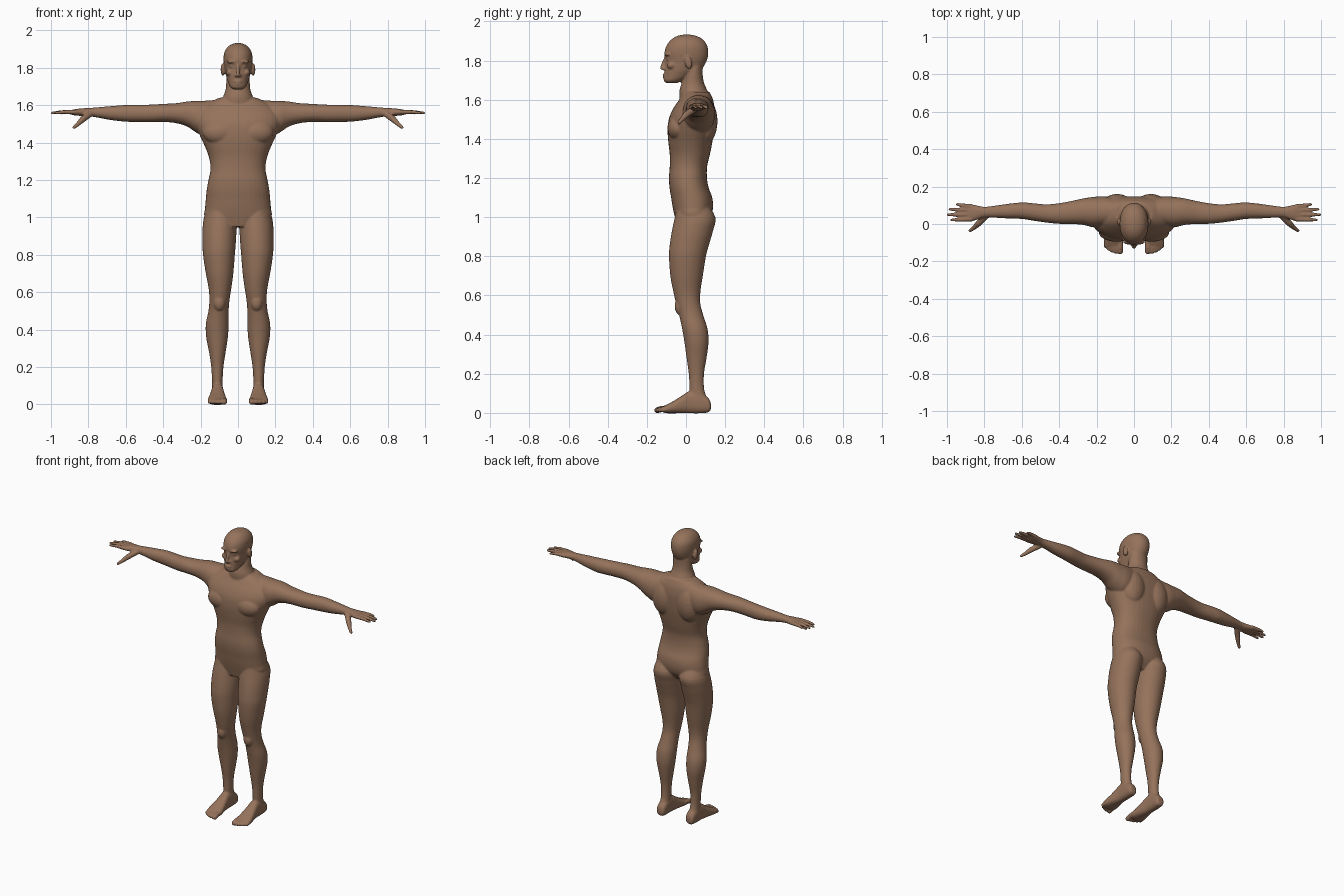
import bpy, bmesh
from math import sin, cos, pi
from mathutils import Vector, Matrix

bm = bmesh.new()
AX = {'x': 0, 'y': 1, 'z': 2}


def spline(rows, steps=4):
    """Catmull-Rom resampling of section rows."""
    out = []
    for i in range(len(rows) - 1):
        p0, p1, p2 = rows[max(i - 1, 0)], rows[i], rows[i + 1]
        p3 = rows[min(i + 2, len(rows) - 1)]
        for k in range(steps):
            t = k / steps
            out.append([0.5 * (2*b + (c - a)*t + (2*a - 5*b + 4*c - d)*t*t + (3*b - a - 3*c + d)*t**3)
                        for a, b, c, d in zip(p0, p1, p2, p3)])
    return out + [rows[-1]]


def loft(order, rows, side=1, power=2.0, n=36):
    """Rows: position on axis order[0], then min/max on order[1] and order[2]."""
    rings = []
    for t, a0, a1, b0, b1 in spline(rows):
        ring = []
        for k in range(n):
            c, s = cos(2*pi*k/n), sin(2*pi*k/n)
            c = abs(c)**(2/power) * (1 if c > 0 else -1)
            s = abs(s)**(2/power) * (1 if s > 0 else -1)
            v = [0, 0, 0]
            v[AX[order[0]]] = t
            v[AX[order[1]]] = (a0 + a1)/2 + c*(a1 - a0)/2
            v[AX[order[2]]] = (b0 + b1)/2 + s*(b1 - b0)/2
            v[0] *= side
            ring.append(bm.verts.new(v))
        rings.append(ring)
    for r, q in zip(rings, rings[1:]):
        for k in range(n):
            bm.faces.new((r[k], r[(k+1) % n], q[(k+1) % n], q[k]))
    bm.faces.new(rings[0])
    bm.faces.new(rings[-1])


def centred(rows):
    return [(z, -w, w, f, b) for z, w, f, b in rows]


def blob(c, r, side=1, rot=0):
    m = Matrix.Translation((c[0]*side, c[1], c[2])) @ Matrix.Rotation(rot, 4, 'X') @ Matrix.Diagonal((*r, 1))
    bmesh.ops.create_uvsphere(bm, u_segments=20, v_segments=14, radius=1, matrix=m)


def digit(points, radii, side):
    """Chain of tapered capsules."""
    pts = [Vector((p[0]*side, p[1], p[2])) for p in points]
    for p, r in zip(pts, radii):
        blob(p, (r, r, r))
    for p, q, r1, r2 in zip(pts, pts[1:], radii, radii[1:]):
        d = q - p
        m = Matrix.Translation((p + q)/2) @ d.to_track_quat('Z', 'Y').to_matrix().to_4x4()
        bmesh.ops.create_cone(bm, cap_ends=True, segments=16, radius1=r1, radius2=r2, depth=d.length, matrix=m)


# torso
loft('zxy', centred([
    (.95, .10, -.045, .085), (1.0, .176, -.057, .125), (1.05, .176, -.068, .138), (1.1, .172, -.076, .134),
    (1.15, .167, -.084, .116), (1.2, .158, -.087, .107), (1.26, .147, -.083, .108), (1.32, .155, -.083, .122),
    (1.38, .177, -.09, .134), (1.44, .205, -.094, .143), (1.5, .228, -.088, .147), (1.55, .225, -.068, .147),
    (1.6, .18, -.035, .138), (1.64, .10, -.01, .12)]), power=2.25)

# neck
loft('zxy', centred([(1.58, .10, -.03, .13), (1.64, .082, -.034, .112), (1.68, .067, -.024, .094),
                     (1.72, .063, -.012, .086), (1.77, .06, 0, .085)]))

# head
loft('zxy', centred([
    (1.685, .025, -.10, -.05), (1.698, .043, -.114, -.01), (1.73, .056, -.111, .04), (1.76, .065, -.109, .083),
    (1.80, .072, -.104, .106), (1.84, .077, -.110, .114), (1.88, .074, -.098, .107), (1.91, .057, -.072, .083),
    (1.926, .034, -.043, .052), (1.933, .008, -.012, .018)]), power=2.1)

# nose and lips
digit([(0, -.104, 1.815), (0, -.116, 1.785), (0, -.122, 1.763)], (.008, .009, .011), 1)
blob((0, -.108, 1.727), (.023, .012, .007))
blob((0, -.107, 1.714), (.02, .012, .007))

for s in (1, -1):
    # face details and ears
    blob((.011, -.112, 1.758), (.009, .010, .008), s)
    blob((.03, -.094, 1.832), (.03, .017, .009), s)
    blob((.032, -.087, 1.808), (.013, .012, .009), s)
    blob((.045, -.075, 1.775), (.02, .022, .018), s)
    blob((.081, .012, 1.79), (.012, .019, .034), s, .2)

    # chest, shoulder blades and kneecap
    blob((.095, -.042, 1.455), (.095, .053, .065), s)
    blob((.09, .095, 1.49), (.085, .066, .12), s)
    blob((.10, -.03, .545), (.032, .028, .045), s)

    # arm and palm
    loft('xzy', [
        (.06, 1.45, 1.635, 0, .13), (.16, 1.43, 1.625, -.015, .148), (.22, 1.452, 1.623, -.017, .144),
        (.27, 1.485, 1.62, -.005, .137), (.33, 1.504, 1.611, 0, .124), (.40, 1.511, 1.607, .001, .111),
        (.47, 1.510, 1.603, .008, .105), (.54, 1.511, 1.602, .018, .111), (.60, 1.512, 1.601, .027, .115),
        (.68, 1.521, 1.595, .03, .107), (.75, 1.534, 1.589, .034, .097), (.80, 1.541, 1.585, .035, .092),
        (.84, 1.543, 1.583, .022, .099), (.875, 1.546, 1.578, .013, .107), (.9, 1.552, 1.572, .016, .105)],
        s, 2.15)

    # fingers and thumb
    for y0, x1, y1 in ((.025, .975, .022), (.05, .994, .050), (.073, .985, .079), (.095, .945, .105)):
        digit([(.87, y0, 1.564), ((.89 + x1)/2, (y0 + y1)/2, 1.564), (x1, y1, 1.558)], (.012, .0105, .008), s)
    digit([(.79, .045, 1.555), (.83, .004, 1.525), (.855, -.02, 1.5), (.877, -.036, 1.481)],
          (.018, .017, .012, .009), s)

    # leg
    loft('zxy', [
        (1.08, .05, .15, -.04, .10), (1.0, .008, .182, -.057, .150), (.93, .008, .190, -.072, .138),
        (.86, .012, .190, -.083, .118), (.8, .017, .187, -.087, .102), (.7, .025, .172, -.08, .086),
        (.62, .036, .157, -.065, .074), (.56, .045, .153, -.051, .073), (.5, .05, .158, -.035, .088),
        (.43, .05, .172, -.02, .11), (.36, .054, .17, -.008, .115), (.28, .066, .155, .003, .105),
        (.2, .078, .143, .014, .092), (.12, .082, .139, .018, .093), (.07, .08, .14, .02, .11),
        (.03, .08, .14, .03, .118)], s)

    # foot
    loft('yxz', [
        (.127, .092, .128, .018, .048), (.115, .08, .138, .003, .075), (.07, .077, .142, -.002, .108),
        (.02, .076, .143, -.002, .112), (-.02, .071, .149, -.002, .088), (-.06, .064, .157, -.002, .063),
        (-.095, .06, .162, -.002, .044), (-.118, .064, .158, .003, .032)], s, 2.5)

    # toes
    for x, y, r in ((.074, -.146, .016), (.098, -.148, .012), (.117, -.142, .0115),
                    (.135, -.132, .011), (.151, -.118, .011)):
        digit([(x, -.085, .024), (x, y + .02, .02), (x, y, .0135)], (r, r, r), s)

bmesh.ops.recalc_face_normals(bm, faces=bm.faces)
mesh = bpy.data.meshes.new("body")
bm.to_mesh(mesh)
bm.free()
body = bpy.data.objects.new("body", mesh)
bpy.context.collection.objects.link(body)
bpy.context.view_layer.objects.active = body
body.select_set(True)

# fuse the parts into one smooth skin
fuse = body.modifiers.new("fuse", 'REMESH')
fuse.mode = 'VOXEL'
fuse.voxel_size = 0.005
fuse.use_smooth_shade = True
soften = body.modifiers.new("soften", 'SMOOTH')
soften.factor = 0.5
soften.iterations = 5
for m in ("fuse", "soften"):
    bpy.ops.object.modifier_apply(modifier=m)
bpy.ops.object.shade_smooth()

# skin colour
skin = bpy.data.materials.new("skin")
skin.diffuse_color = (0.30, 0.17, 0.105, 1)
body.data.materials.clear()
body.data.materials.append(skin)
